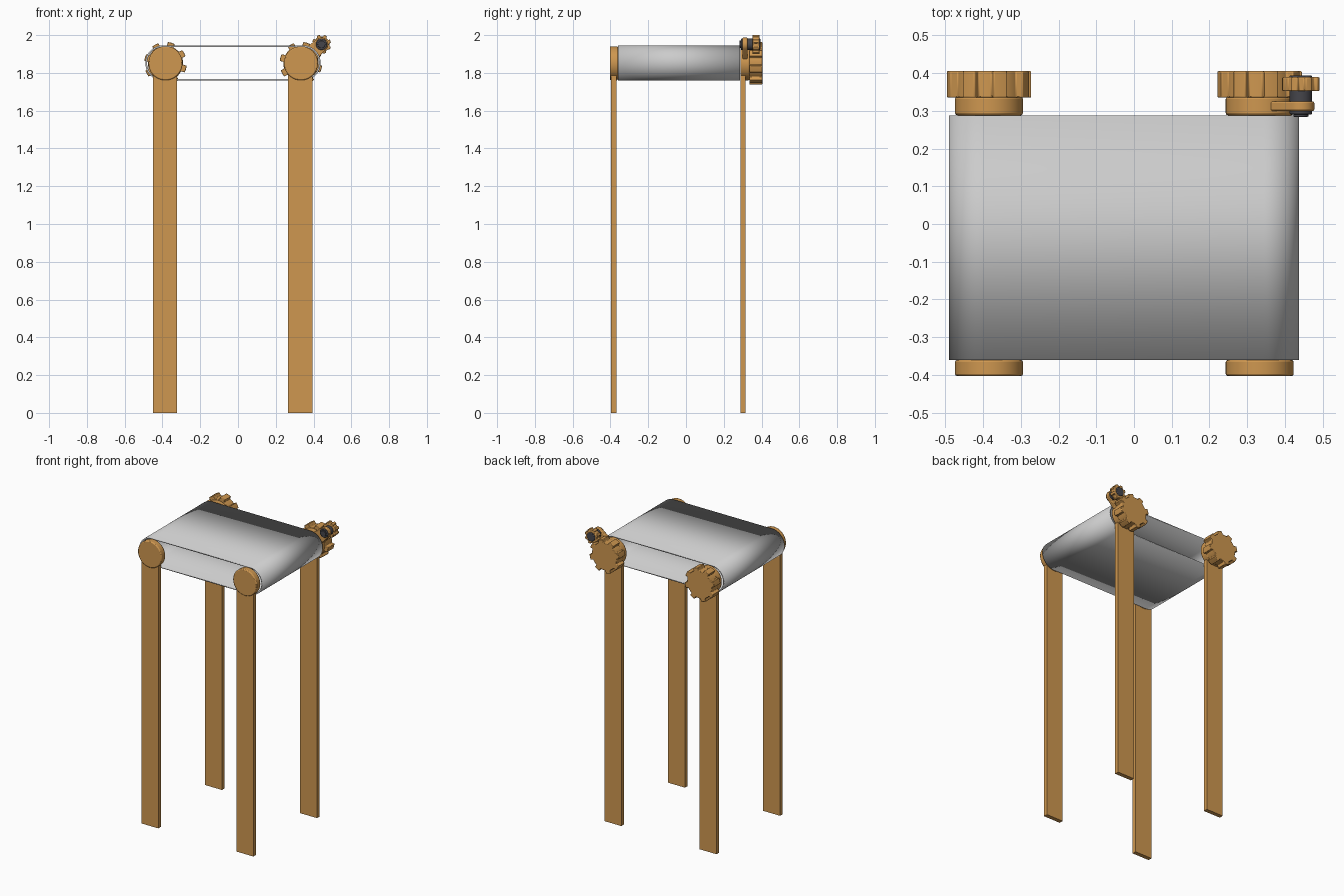
import bpy, bmesh
from math import sin, cos, pi, radians, atan2

if "Cube" in bpy.data.objects:
    bpy.data.objects.remove(bpy.data.objects["Cube"])

WOOD = bpy.data.materials.new("wood")
WOOD.diffuse_color = (0.62, 0.31, 0.08, 1)
WOOD.use_nodes = True
WOOD.node_tree.nodes["Principled BSDF"].inputs["Base Color"].default_value = WOOD.diffuse_color
DARK = bpy.data.materials.new("dark_metal")
DARK.diffuse_color = (0.06, 0.06, 0.07, 1)
DARK.use_nodes = True
DARK.node_tree.nodes["Principled BSDF"].inputs["Base Color"].default_value = DARK.diffuse_color


def arc(cx, cz, r, a0, a1, n):
    return [(cx + r * cos(a0 + (a1 - a0) * i / n), cz + r * sin(a0 + (a1 - a0) * i / n))
            for i in range(n + 1)]


def circle(cx, cz, r, n=48):
    return arc(cx, cz, r, 0, 2 * pi, n)[:-1]


def gear(cx, cz, root, tip, teeth, phase, half):
    pts = []
    for i in range(teeth):
        a = phase + i * 2 * pi / teeth
        ht = half * root / tip
        pts += [(cx + tip * cos(a - ht), cz + tip * sin(a - ht)),
                (cx + tip * cos(a), cz + tip * sin(a)),
                (cx + tip * cos(a + ht), cz + tip * sin(a + ht))]
        pts += arc(cx, cz, root, a + half, a + 2 * pi / teeth - half, 4)
    return pts


def extrude(name, pts, y0, y1, mat=None, bevel=0.0, caps=True):
    """Extrude an x-z outline along y."""
    bm = bmesh.new()
    a = [bm.verts.new((x, y0, z)) for x, z in pts]
    b = [bm.verts.new((x, y1, z)) for x, z in pts]
    n = len(pts)
    for i in range(n):
        j = (i + 1) % n
        bm.faces.new((a[i], a[j], b[j], b[i]))
    if caps:
        bm.faces.new(a)
        bm.faces.new(b[::-1])
    bmesh.ops.recalc_face_normals(bm, faces=bm.faces)
    me = bpy.data.meshes.new(name)
    bm.to_mesh(me)
    bm.free()
    ob = bpy.data.objects.new(name, me)
    bpy.context.collection.objects.link(ob)
    if mat:
        me.materials.append(mat)
    if bevel:
        m = ob.modifiers.new("bevel", "BEVEL")
        m.width, m.segments, m.limit_method = bevel, 2, "ANGLE"
        m.angle_limit = radians(40)
    bpy.ops.object.select_all(action="DESELECT")
    ob.select_set(True)
    bpy.context.view_layer.objects.active = ob
    bpy.ops.object.shade_smooth_by_angle(angle=radians(35))
    return ob


CZ = 1.851
XS = {"left": -0.384, "right": 0.333}

# legs, end discs and drive gears
for side, x in XS.items():
    lx = x - 0.003
    for row, ly, d0, d1 in (("front", -0.397, -0.403, -0.36), ("back", 0.288, 0.288, 0.337)):
        leg = [(lx - 0.064, 0), (lx + 0.064, 0), (lx + 0.064, CZ), (lx - 0.064, CZ)]
        extrude(f"{row}_{side}_leg", leg, ly, ly + 0.028, WOOD)
        extrude(f"{row}_{side}_disc", circle(x, CZ, 0.09), d0, d1, WOOD, 0.006)
    extrude(f"{side}_gear", gear(x, CZ, 0.093, 0.113, 8, radians(29), 0.2),
            0.335, 0.405, WOOD, 0.003)

# belt loop, open at front and back
R = 0.089
loop = arc(0.344, CZ + 0.001, R, -pi / 2, pi / 2, 24) + arc(-0.397, CZ + 0.001, R, pi / 2, 1.5 * pi, 24)
belt = extrude("belt", loop, -0.36, 0.287, caps=False)
s = belt.modifiers.new("thickness", "SOLIDIFY")
s.thickness, s.offset = 0.009, 0

# arm carrying the small gear
px, pz = 0.442, 1.951
ang = atan2(pz - CZ, px - XS["right"])
arm = arc(px, pz, 0.036, ang - pi / 2, ang + pi / 2, 16) + \
    arc(XS["right"], CZ, 0.05, ang + pi / 2, ang + 1.5 * pi, 16)
extrude("pinion_arm", arm, 0.299, 0.325, WOOD, 0.005)

# small gear on its dark axle
extrude("pinion_gear", gear(px, pz, 0.042, 0.051, 8, radians(20), 0.22), 0.352, 0.389, WOOD, 0.003)
extrude("pinion_axle", circle(px, pz, 0.03, 32), 0.29, 0.394, DARK, 0.004)
extrude("axle_cap", circle(px, pz, 0.02, 32), 0.284, 0.295, DARK, 0.002)
